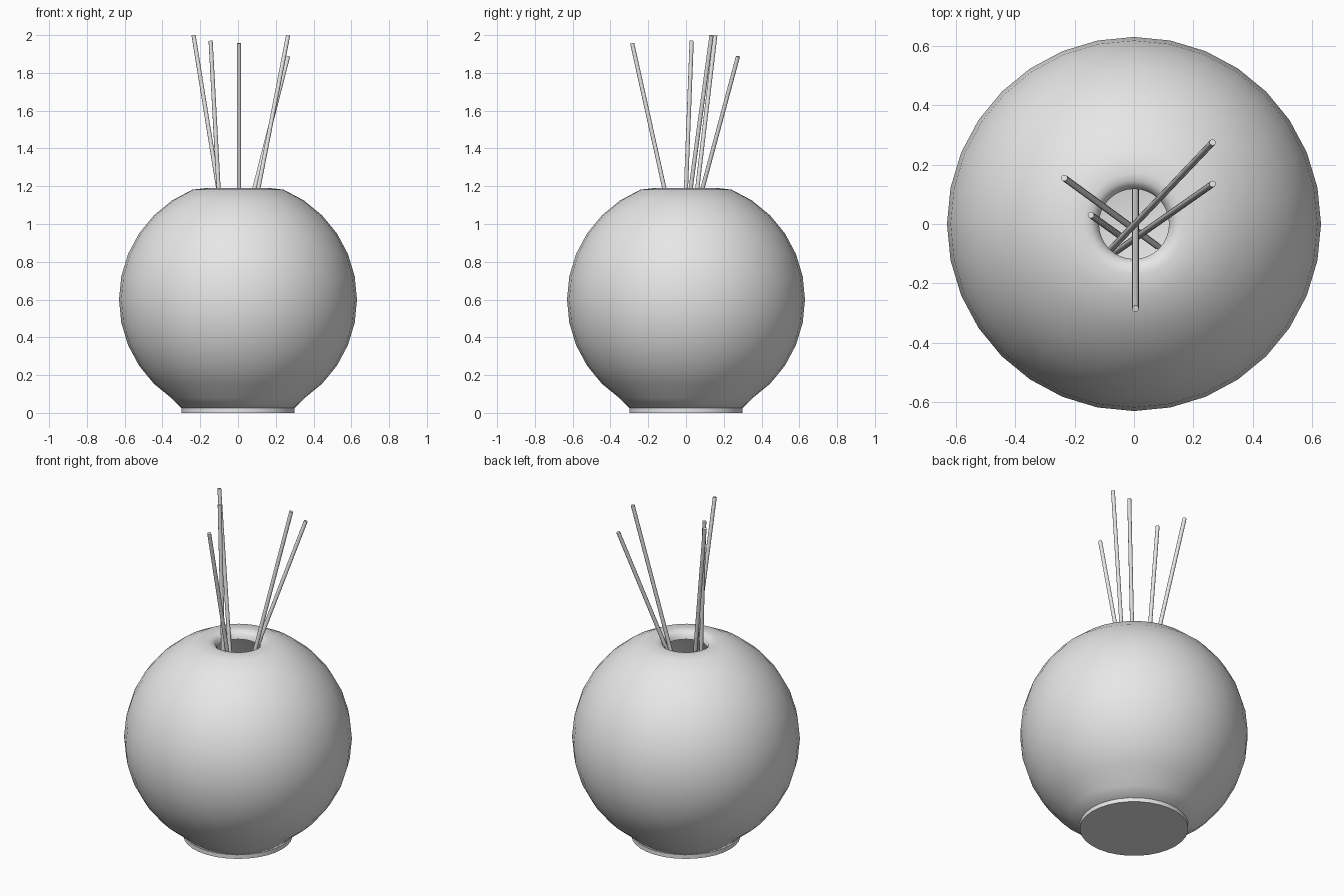
import bpy, bmesh
from math import sin, cos, pi, radians
from mathutils import Vector

cube = bpy.data.objects.get("Cube")
if cube:
    bpy.data.objects.remove(cube, do_unlink=True)

SIDES = 32
CENTRE_Z = 0.6
FLOOR_Z = 0.04

ceramic = bpy.data.materials.new("pale grey")
ceramic.use_nodes = True
ceramic.diffuse_color = (0.8, 0.8, 0.8, 1)
ceramic.node_tree.nodes["Principled BSDF"].inputs["Base Color"].default_value = (0.8, 0.8, 0.8, 1)


def finish(obj, name, angle=40):
    obj.name = name
    obj.data.materials.append(ceramic)
    bpy.ops.object.select_all(action="DESELECT")
    obj.select_set(True)
    bpy.context.view_layer.objects.active = obj
    bpy.ops.object.shade_smooth_by_angle(angle=radians(angle))


def lathe(name, profile, angle):
    """Revolve a (radius, height) profile around z."""
    bm = bmesh.new()
    verts = [bm.verts.new((r, 0, z)) for r, z in profile]
    edges = [bm.edges.new(pair) for pair in zip(verts, verts[1:])]
    bmesh.ops.spin(bm, geom=verts + edges, cent=(0, 0, 0), axis=(0, 0, 1),
                   angle=2 * pi, steps=SIDES)
    bmesh.ops.remove_doubles(bm, verts=bm.verts, dist=0.0005)
    bmesh.ops.recalc_face_normals(bm, faces=bm.faces)
    mesh = bpy.data.meshes.new(name)
    bm.to_mesh(mesh)
    bm.free()
    obj = bpy.data.objects.new(name, mesh)
    bpy.context.collection.objects.link(obj)
    finish(obj, name, angle)


def arc(radius, first, last):
    """Points on a globe, counted in sixteenths of a half turn from the top."""
    return [(radius * sin(k * pi / 16), CENTRE_Z + radius * cos(k * pi / 16))
            for k in range(first, last + 1)]


# Globe vase: outer wall, rounded lip, then the hollow inside
outer = [(0, 0.025), (0.30, 0.025)] + arc(0.63, 2, 13)[::-1]
lip = [(0.17, 1.19), (0.145, 1.187), (0.125, 1.172), (0.118, 1.145)]
inner = arc(0.605, 2, 13) + [(0.27, FLOOR_Z), (0, FLOOR_Z)]
lathe("globe_vase", outer + lip + inner, 80)

# Foot disc
lathe("foot_disc", [(0, 0), (0.30, 0), (0.30, 0.025), (0, 0.025)], 30)

# Reeds: tip position and the point where each crosses the mouth
reeds = {
    "reed_left_back": ((-0.235, 0.155, 1.998), (-0.105, 0.06)),
    "reed_left": ((-0.145, 0.03, 1.97), (-0.103, 0.0)),
    "reed_front": ((0.005, -0.285, 1.957), (0.005, -0.115)),
    "reed_right_back": ((0.265, 0.275, 1.887), (0.087, 0.088)),
    "reed_right": ((0.265, 0.135, 1.998), (0.108, 0.025)),
}
for name, (tip, mouth) in reeds.items():
    tip = Vector(tip)
    step = Vector((*mouth, 1.19)) - tip
    foot = tip + step * ((FLOOR_Z + 0.01 - tip.z) / step.z)
    axis = tip - foot
    bpy.ops.mesh.primitive_cylinder_add(vertices=12, radius=0.011, depth=axis.length,
                                        location=(tip + foot) / 2,
                                        rotation=axis.to_track_quat("Z", "Y").to_euler())
    finish(bpy.context.object, name)
